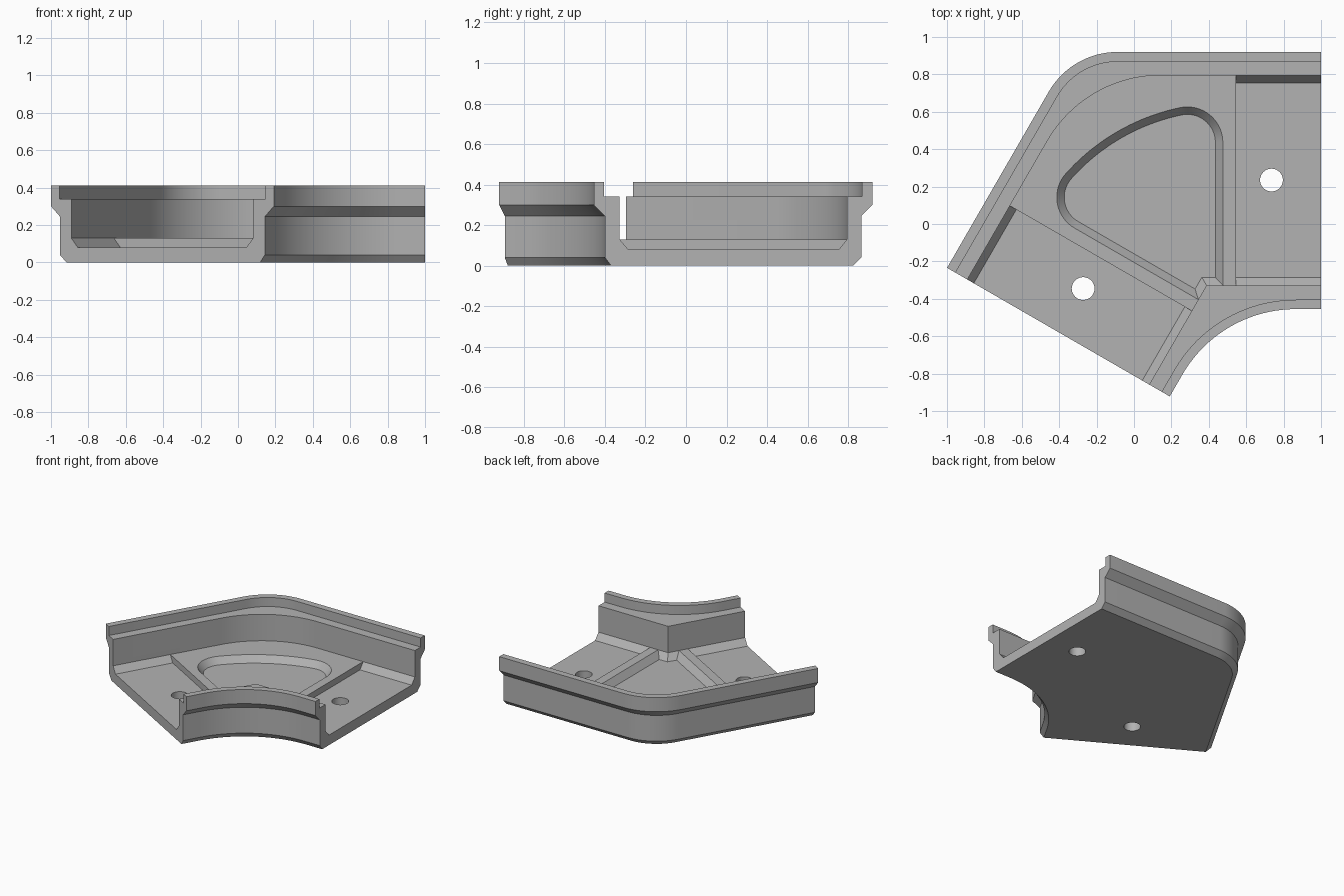
import bpy, bmesh, math
from mathutils import Vector

cube = bpy.data.objects.get("Cube")
if cube:
    bpy.data.objects.remove(cube, do_unlink=True)

TAN30 = math.tan(math.radians(30))
ARM_LEFT = Vector((-0.5, -math.sqrt(0.75)))   # direction of the left arm
STEPS = 20


def axis_point(y):
    """Point on the bend's mirror axis at height y."""
    return Vector((-0.333 + (0.92 - y) * TAN30, y))


def bend_path(y, centre_y, end_x=1.0):
    """Right end, rounded corner about centre_y, left end, for a line at y."""
    corner, centre, r = axis_point(y), axis_point(centre_y), y - centre_y
    pts = [Vector((end_x, y))]
    for i in range(STEPS + 1):
        a = math.radians(90 + 60 * i / STEPS)
        pts.append(centre + r * Vector((math.cos(a), math.sin(a))))
    pts.append(corner + (end_x - corner.x) * ARM_LEFT)
    return pts


def finish(bm, name):
    bmesh.ops.remove_doubles(bm, verts=bm.verts, dist=1e-5)
    bmesh.ops.dissolve_limit(bm, angle_limit=0.005, verts=bm.verts, edges=bm.edges)
    bmesh.ops.recalc_face_normals(bm, faces=bm.faces)
    mesh = bpy.data.meshes.new(name)
    bm.to_mesh(mesh)
    bm.free()
    obj = bpy.data.objects.new(name, mesh)
    bpy.context.collection.objects.link(obj)
    return obj


def loft(name, loops):
    """Solid through matching closed loops of 3D points."""
    bm = bmesh.new()
    rings = [[bm.verts.new(p) for p in loop] for loop in loops]
    for a, b in zip(rings, rings[1:]):
        for i in range(len(a)):
            j = (i + 1) % len(a)
            bm.faces.new((a[i], a[j], b[j], b[i]))
    bm.faces.new(rings[0])
    bm.faces.new(rings[-1])
    return finish(bm, name)


def prism(name, outline, z0, z1):
    return loft(name, [[(p.x, p.y, z) for p in outline] for z in (z0, z1)])


def combine(target, tool, operation):
    mod = target.modifiers.new(operation.lower(), 'BOOLEAN')
    mod.operation, mod.object, mod.solver = operation, tool, 'EXACT'
    bpy.context.view_layer.objects.active = target
    bpy.ops.object.modifier_apply(modifier=mod.name)
    bpy.data.objects.remove(tool, do_unlink=True)


# Channel cross-section: (y, z, bend centre); a centre equal to y is a sharp corner
OUT, WALL, IN = 0.494, 0.095, -1.155
profile = [
    (0.825, 0, OUT), (0.865, 0.04, OUT), (0.865, 0.245, OUT), (0.92, 0.30, OUT),
    (0.92, 0.412, OUT), (0.868, 0.412, OUT), (0.868, 0.34, OUT),
    (0.795, 0.34, WALL), (0.795, 0.13, WALL), (0.755, 0.08, WALL),
    (-0.285, 0.08, -0.285), (-0.328, 0.13, -0.328), (-0.328, 0.34, -0.328),
    (-0.405, 0.34, IN), (-0.405, 0.412, IN), (-0.455, 0.412, IN),
    (-0.455, 0.30, IN), (-0.40, 0.245, IN), (-0.40, 0.04, IN), (-0.37, 0, IN),
]
paths = [(bend_path(y, c), z) for y, z, c in profile]
body = loft("channel_bend",
            [[(*path[i], z) for path, z in paths] for i in range(STEPS + 3)])

# Raised floor pad across the bend
PAD_X = 0.545
pad_outline = bend_path(0.83, WALL, PAD_X) + bend_path(-0.36, -0.36, PAD_X)[::-1]
pad = prism("raised_pad", pad_outline, 0.05, 0.13)

# Fan-shaped pocket with sloping sides
POCKET_X, RADIUS, FILLET = 0.475, 1.125, 0.19
apex = axis_point(0.92 - (POCKET_X + 0.333) / TAN30)


def pocket_loop(z):
    inset = 0.04 * (0.13 - z) / 0.05
    reach = RADIUS - FILLET
    start = math.acos(-FILLET / reach)         # fillet centre direction from apex
    end = math.radians(240) - start
    pts = [apex + 2 * inset * Vector((-0.5, math.sqrt(0.75)))]

    def arc(centre, r, a0, a1):
        for i in range(STEPS + 1):
            a = a0 + (a1 - a0) * i / STEPS
            pts.append(centre + r * Vector((math.cos(a), math.sin(a))))

    def toward(a):
        return apex + reach * Vector((math.cos(a), math.sin(a)))

    arc(toward(start), FILLET - inset, 0, start)
    arc(apex, RADIUS - inset, start, end)
    arc(toward(end), FILLET - inset, end, math.radians(240))
    return [(p.x, p.y, z) for p in pts]


pocket = loft("pocket_cutter", [pocket_loop(0.04), pocket_loop(0.15)])
combine(pad, pocket, 'DIFFERENCE')
combine(body, pad, 'UNION')

# One screw hole through the floor of each arm
for x, y in ((0.735, 0.235), (-0.272, -0.345)):
    ring = [Vector((x, y)) + 0.061 * Vector((math.cos(a), math.sin(a)))
            for a in (math.tau * i / 32 for i in range(32))]
    combine(body, prism("hole_cutter", ring, -0.1, 0.2), 'DIFFERENCE')

# Plain grey plastic
grey = bpy.data.materials.new("grey_plastic")
grey.use_nodes = True
colour = (0.45, 0.45, 0.45, 1)
grey.diffuse_color = colour
grey.node_tree.nodes["Principled BSDF"].inputs["Base Color"].default_value = colour
body.data.materials.clear()
body.data.materials.append(grey)
for poly in body.data.polygons:
    poly.material_index = 0

bpy.ops.object.select_all(action='DESELECT')
body.select_set(True)
bpy.context.view_layer.objects.active = body
bpy.ops.object.shade_smooth_by_angle(angle=math.radians(25))
